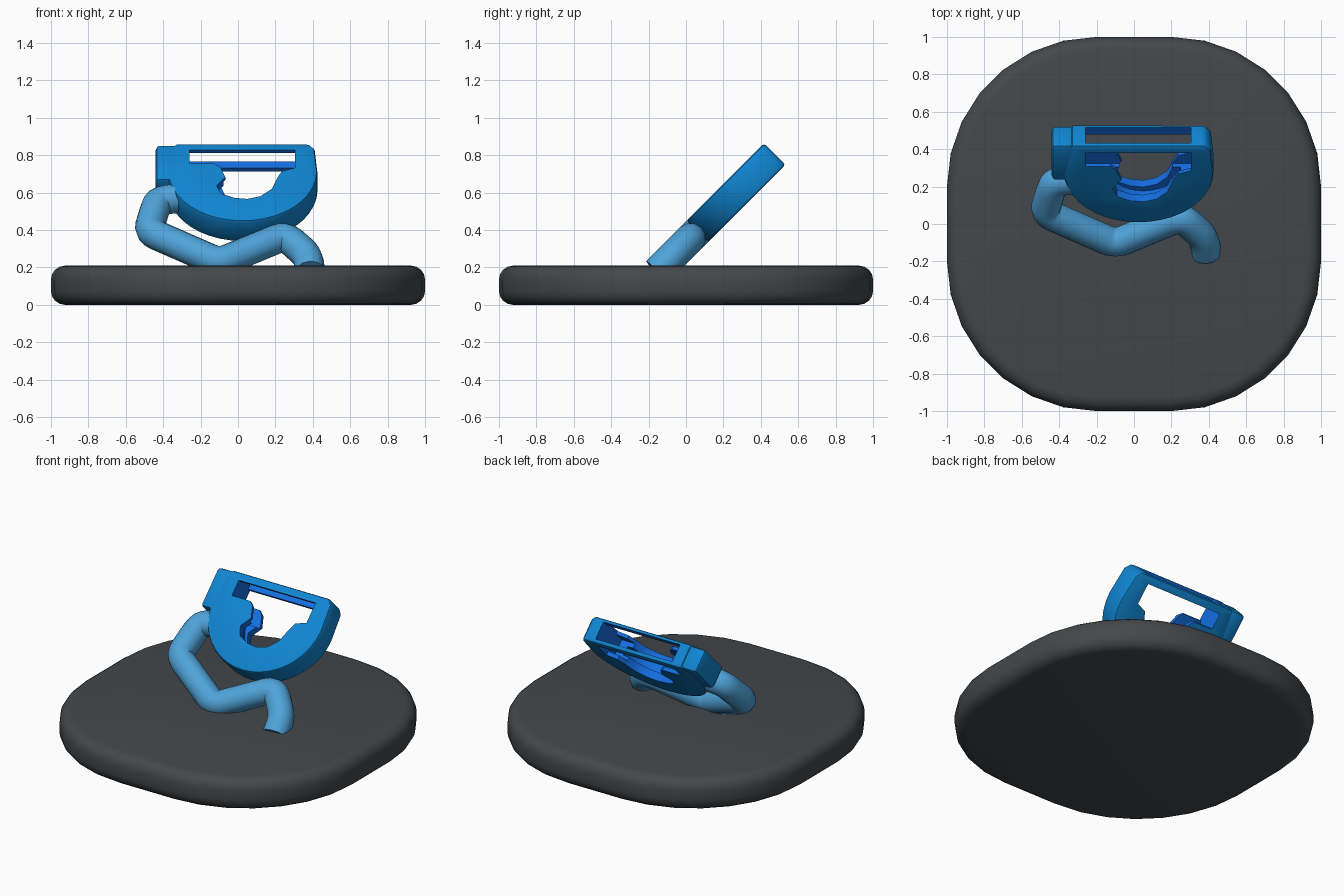
import bpy, bmesh, math
from mathutils import Matrix, Vector

if "Cube" in bpy.data.objects:
    bpy.data.objects.remove(bpy.data.objects["Cube"])

def material(name, rgb):
    m = bpy.data.materials.new(name)
    m.diffuse_color = (*rgb, 1)
    m.use_nodes = True
    m.node_tree.nodes["Principled BSDF"].inputs["Base Color"].default_value = m.diffuse_color
    return m

CHARCOAL = material("charcoal", (0.058, 0.064, 0.070))
BLUE = material("blue", (0.005, 0.235, 0.64))
INNER = material("deep blue", (0.007, 0.155, 0.75))
PALE = material("pale blue", (0.08, 0.37, 0.70))

# Everything above the base lies in one plane leaning back by 45 degrees
TILT = Matrix.Translation((0, 0, 0.332)) @ Matrix.Rotation(math.radians(45), 4, 'X')

def prism(name, pts, lo, hi, mats, index=0):
    """Outline in local x/y, extruded from lo to hi along local z."""
    bm = bmesh.new()
    f = bm.faces.new([bm.verts.new((x, y, lo)) for x, y in pts])
    ext = bmesh.ops.extrude_face_region(bm, geom=[f])
    bmesh.ops.translate(bm, vec=(0, 0, hi - lo),
                        verts=[v for v in ext['geom'] if isinstance(v, bmesh.types.BMVert)])
    bmesh.ops.recalc_face_normals(bm, faces=bm.faces)
    me = bpy.data.meshes.new(name)
    for p in bm.faces:
        p.material_index = index
    bm.to_mesh(me)
    bm.free()
    for m in mats:
        me.materials.append(m)
    ob = bpy.data.objects.new(name, me)
    bpy.context.collection.objects.link(ob)
    return ob

def activate(ob):
    bpy.ops.object.select_all(action='DESELECT')
    ob.select_set(True)
    bpy.context.view_layer.objects.active = ob

def bevel(ob, width, segments, angle=50):
    activate(ob)
    b = ob.modifiers.new("bevel", 'BEVEL')
    b.width, b.segments = width, segments
    b.limit_method, b.angle_limit = 'ANGLE', math.radians(angle)
    bpy.ops.object.modifier_apply(modifier=b.name)

def cut(ob, cutter):
    activate(ob)
    b = ob.modifiers.new("cut", 'BOOLEAN')
    b.operation, b.solver, b.object = 'DIFFERENCE', 'EXACT', cutter
    bpy.ops.object.modifier_apply(modifier=b.name)
    bpy.data.objects.remove(cutter)

def smooth(ob, deg=35):
    activate(ob)
    bpy.ops.object.shade_smooth_by_angle(angle=math.radians(deg))

def arc(cx, cy, rx, ry, a0, a1, n):
    return [(cx + rx * math.cos(math.radians(a0 + (a1 - a0) * i / n)),
             cy + ry * math.sin(math.radians(a0 + (a1 - a0) * i / n))) for i in range(n + 1)]

def box(x0, x1, y0, y1):
    return [(x0, y0), (x1, y0), (x1, y1), (x0, y1)]

# Base: thick rounded square
outline = []
for k, (cx, cy) in enumerate([(0.2, 0.2), (-0.2, 0.2), (-0.2, -0.2), (0.2, -0.2)]):
    outline += arc(cx, cy, 0.8, 0.8, 90 * k, 90 * k + 90, 7)
base = prism("base", outline, 0, 0.21, [CHARCOAL])
bevel(base, 0.075, 4)
smooth(base)

# Buckle: D-shaped body with a square top
body = arc(0.025, 0.46, 0.4, 0.375, -180, 0, 20)
body += [(0.41, 0.635), (0.38, 0.672), (-0.33, 0.672), (-0.345, 0.655)]
buckle = prism("buckle", body, -0.082, 0.082, [BLUE, INNER])
bevel(buckle, 0.018, 2)

# Opening through the buckle, with two leg tips reaching in
opening = [(-0.26, 0.62), (-0.26, 0.516), (-0.125, 0.516), (-0.095, 0.49), (-0.068, 0.415),
           (-0.115, 0.35), (-0.09, 0.29), (-0.02, 0.258), (0.05, 0.25), (0.12, 0.27),
           (0.18, 0.325), (0.21, 0.41), (0.235, 0.46), (0.305, 0.485), (0.305, 0.62)]
cut(buckle, prism("opening_cutter", opening, -0.2, 0.2, [BLUE, INNER], 1))
# Slot through the top edge and down between the front and back walls
cut(buckle, prism("slot_cutter", box(-0.26, 0.305, 0.40, 0.8), -0.056, 0.06, [BLUE, INNER], 1))
# Groove around the inside of the opening
cut(buckle, prism("groove_cutter", arc(0.05, 0.42, 0.2, 0.2, 0, 348.75, 31),
                  -0.03, 0.03, [BLUE, INNER], 1))
buckle.matrix_world = TILT
smooth(buckle)

# Side lug that joins the strap to the buckle
lug = prism("side_lug", box(-0.44, -0.31, 0.40, 0.668), -0.078, 0.078, [BLUE])
bevel(lug, 0.022, 2)
lug.matrix_world = TILT
smooth(lug)

# Bent tube: straight runs with rounded corners
def rounded(path, r, n=4):
    P = [Vector((x, y, 0)) for x, y in path]
    out = [P[0]]
    for a, b, c in zip(P, P[1:], P[2:]):
        s = b + (a - b).normalized() * min(r, (a - b).length * 0.45)
        e = b + (c - b).normalized() * min(r, (c - b).length * 0.45)
        for i in range(n + 1):
            t = i / n
            out.append(s * (1 - t) ** 2 + b * 2 * t * (1 - t) + e * t * t)
    return out + [P[-1]]

path = rounded([(-0.33, 0.335), (-0.43, 0.318), (-0.48, 0.085), (-0.1, -0.15),
                (0.25, 0.055), (0.375, -0.10), (0.385, -0.22)], 0.06)
cu = bpy.data.curves.new("bent_tube", 'CURVE')
cu.dimensions = '3D'
cu.bevel_depth, cu.bevel_resolution, cu.use_fill_caps = 0.081, 4, True
sp = cu.splines.new('POLY')
sp.points.add(len(path) - 1)
for p, v in zip(sp.points, path):
    p.co = (*v, 1)
cu.materials.append(PALE)
tube = bpy.data.objects.new("bent_tube", cu)
bpy.context.collection.objects.link(tube)
tube.matrix_world = TILT
activate(tube)
bpy.ops.object.convert(target='MESH')
smooth(bpy.context.view_layer.objects.active, 50)
